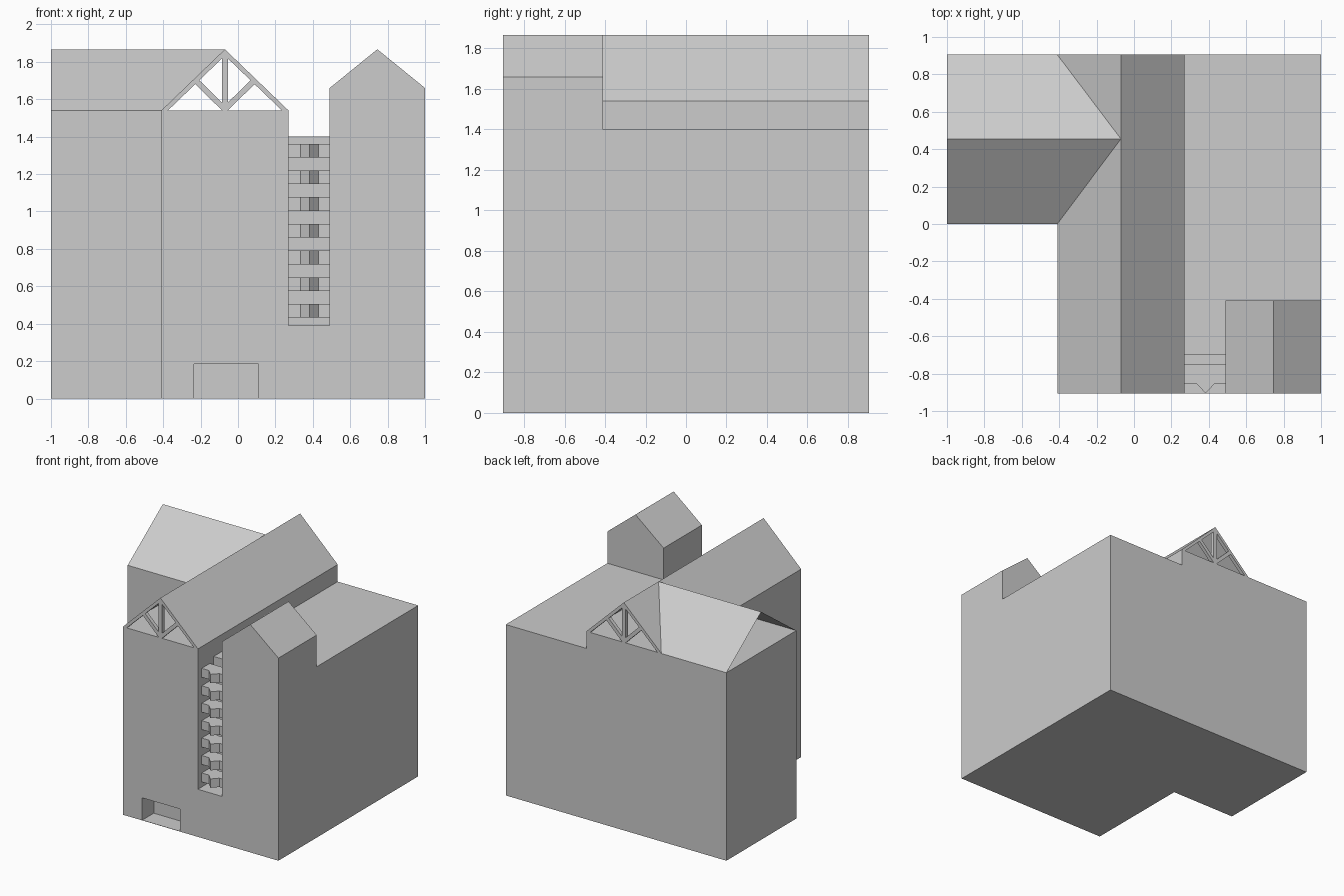
import bpy, bmesh

if "Cube" in bpy.data.objects:
    bpy.data.objects.remove(bpy.data.objects["Cube"])

# Key dimensions
FRONT, BACK = -0.905, 0.905
EAVE, RIDGE, DECK = 1.54, 1.867, 1.40
HALL_L, HALL_R, HALL_MID = -0.41, 0.27, -0.07
WING_MID = 0.455

grey = bpy.data.materials.new("light_grey")
grey.diffuse_color = (0.604, 0.604, 0.604, 1)
grey.use_nodes = True
grey.node_tree.nodes["Principled BSDF"].inputs["Base Color"].default_value = grey.diffuse_color


def finish(name, bm, recalc=True):
    if recalc:
        bmesh.ops.recalc_face_normals(bm, faces=bm.faces[:])
    me = bpy.data.meshes.new(name)
    bm.to_mesh(me)
    bm.free()
    me.materials.append(grey)
    ob = bpy.data.objects.new(name, me)
    bpy.context.collection.objects.link(ob)
    return ob


def add_prism(bm, pts, a, b, axis):
    """Extrude a flat outline: (x, z) along y, or (x, y) along z."""
    place = (lambda p, t: (p[0], t, p[1])) if axis == 'y' else (lambda p, t: (p[0], p[1], t))
    lo = [bm.verts.new(place(p, a)) for p in pts]
    hi = [bm.verts.new(place(p, b)) for p in pts]
    bm.faces.new(lo)
    bm.faces.new(hi[::-1])
    for i in range(len(pts)):
        j = (i + 1) % len(pts)
        bm.faces.new((lo[j], lo[i], hi[i], hi[j]))


def prism(name, pts, a, b, axis='y'):
    bm = bmesh.new()
    add_prism(bm, pts, a, b, axis)
    return finish(name, bm)


def rect(x0, x1, z0, z1):
    return [(x0, z0), (x1, z0), (x1, z1), (x0, z1)]


def cut(ob, cutter):
    cutter.hide_render = True
    mod = ob.modifiers.new("cut", 'BOOLEAN')
    mod.operation, mod.solver, mod.object = 'DIFFERENCE', 'EXACT', cutter
    bpy.context.view_layer.objects.active = ob
    bpy.ops.object.modifier_apply(modifier=mod.name)
    bpy.data.objects.remove(cutter)


# Main body: tall hall on the left, flat-roofed block on the right
body = prism("main_body", [(HALL_L, 0), (1, 0), (1, DECK), (HALL_R, DECK),
                           (HALL_R, EAVE), (HALL_L, EAVE)], FRONT, BACK)
# Entrance recess with a thin floor, and the balcony shaft
cut(body, prism("entrance_cutter", rect(-0.235, 0.11, 0.002, 0.185), -1.0, FRONT + 0.15))
cut(body, prism("shaft_cutter", rect(HALL_R, 0.49, 0.39, 1.7), -1.0, -0.70))

# Side wing
prism("side_wing", rect(-1, HALL_L, 0, EAVE), 0, BACK)

# Corner tower with its own gable
prism("corner_tower", [(0.49, DECK), (1, DECK), (1, 1.66), (0.745, RIDGE), (0.49, 1.66)],
      FRONT, -0.41)

# Balconies: slabs with a pointed prow
bm = bmesh.new()
plan = [(HALL_R, -0.75), (HALL_R, -0.855), (0.335, -0.855), (0.383, FRONT),
        (0.43, -0.855), (0.49, -0.855), (0.49, -0.75)]
for i in range(7):
    z = 0.432 + i * 0.1428
    add_prism(bm, plan, z, z + 0.073, 'z')
finish("balconies", bm)

# Open roof sheets: hall slopes meet the wing slopes along two valleys
bm = bmesh.new()
crossing = (HALL_MID, WING_MID, RIDGE)
ridge_f, ridge_b = (HALL_MID, FRONT, RIDGE), (HALL_MID, BACK, RIDGE)
valley_f, valley_b = (HALL_L, 0, EAVE), (HALL_L, BACK, EAVE)
for face in (
    [(HALL_R, FRONT, EAVE), (HALL_R, BACK, EAVE), ridge_b, crossing, ridge_f],
    [(HALL_L, FRONT, EAVE), ridge_f, crossing, valley_f],
    [valley_b, crossing, ridge_b],
    [(-1, 0, EAVE), valley_f, crossing, (-1, WING_MID, RIDGE)],
    [(-1, BACK, EAVE), (-1, WING_MID, RIDGE), crossing, valley_b],
):
    bm.faces.new([bm.verts.new(p) for p in face])
bmesh.ops.remove_doubles(bm, verts=bm.verts[:], dist=0.0001)
for f in bm.faces:
    f.normal_update()
    if f.normal.z < 0:
        f.normal_flip()
finish("roof", bm, recalc=False)

# Roof trusses at both hall ends: rafters, struts and king post
half = HALL_MID - HALL_L
rafter = [(half, EAVE), (0, RIDGE), (0, RIDGE - 0.034), (half - 0.035, EAVE)]
strut = [(0, EAVE), (0.015, EAVE), (0.172, 1.694), (0.15, 1.714), (0, 1.567)]
post = rect(0, 0.016, EAVE, RIDGE - 0.016)
for name, y0, y1 in (("front_truss", FRONT, FRONT + 0.03), ("back_truss", BACK - 0.03, BACK)):
    bm = bmesh.new()
    for side in (-1, 1):
        for outline in (rafter, strut, post):
            add_prism(bm, [(HALL_MID + side * x, z) for x, z in outline], y0, y1, 'y')
    finish(name, bm)
